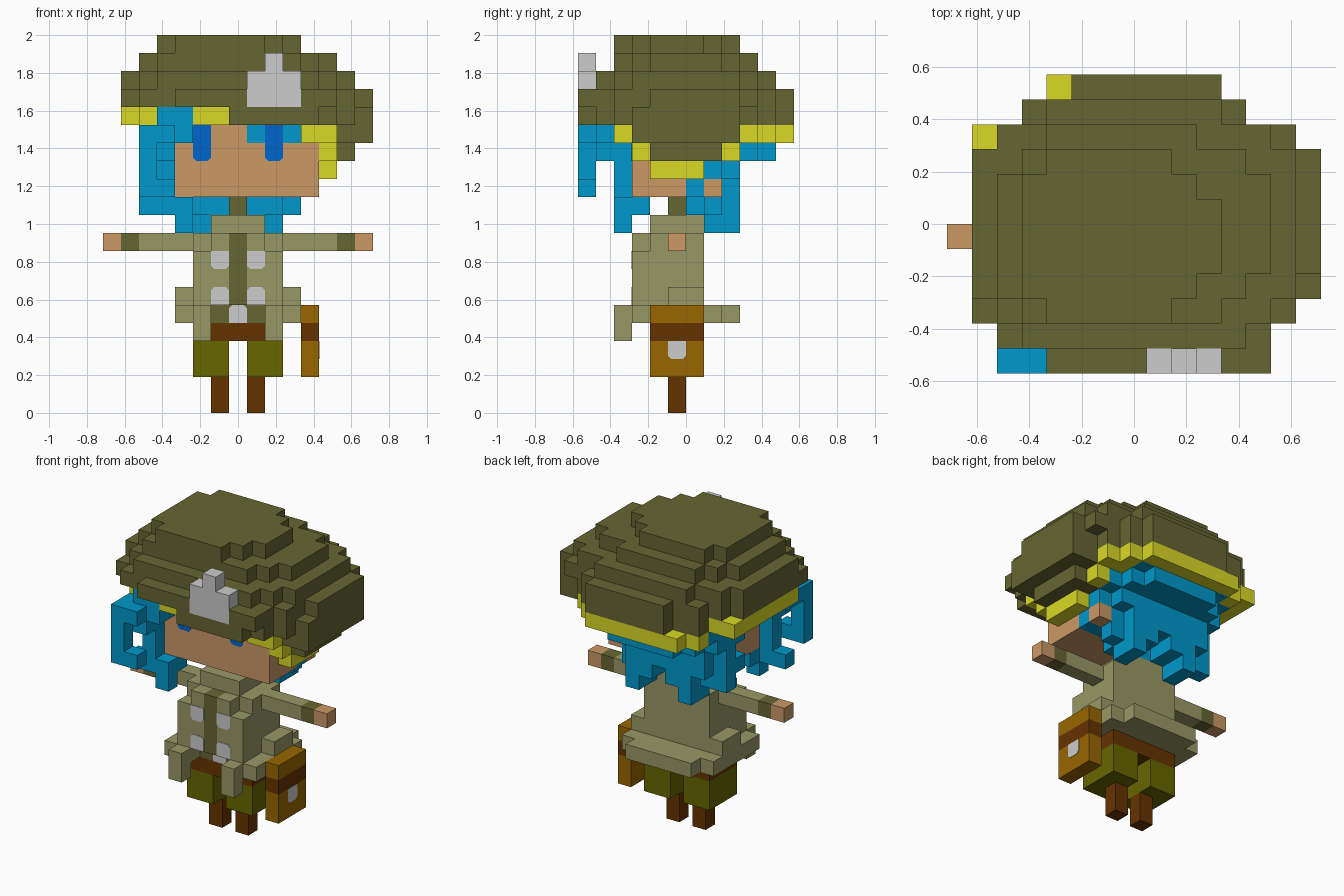
import bpy, bmesh

if "Cube" in bpy.data.objects:
    bpy.data.objects.remove(bpy.data.objects["Cube"])

V = 2 / 21            # block size
OX, OY = 7.5, 6       # grid origin in blocks


def material(name, hexcode):
    srgb = [int(hexcode[n:n + 2], 16) / 255 for n in (0, 2, 4)]
    col = [c / 12.92 if c < 0.04 else ((c + 0.055) / 1.055) ** 2.4 for c in srgb] + [1]
    m = bpy.data.materials.new(name)
    m.use_nodes = True
    m.diffuse_color = col
    m.node_tree.nodes["Principled BSDF"].inputs["Base Color"].default_value = col
    return m


MATS = {n: material(n, h) for n, h in {
    "dark_olive": "666633", "khaki": "999966", "skin": "cc9966", "hair_blue": "0099cc",
    "eye_blue": "0066cc", "brown": "663300", "green": "666600", "leather": "996600",
    "silver": "cccccc", "yellow": "dada26"}.items()}

blocks = {}           # block position -> part name
colours = {}          # part name -> material name


def part(name, colour, *boxes):
    """Fill boxes given as inclusive block ranges: x0,x1, y0,y1, z0,z1."""
    colours[name] = colour
    for x0, x1, y0, y1, z0, z1 in boxes:
        for x in range(x0, x1 + 1):
            for y in range(y0, y1 + 1):
                for z in range(z0, z1 + 1):
                    blocks[x, y, z] = name


def layer(name, colour, z, *rows):
    """Fill one level from rows given as y0,y1, x0,x1."""
    part(name, colour, *[(x0, x1, y0, y1, z, z) for y0, y1, x0, x1 in rows])


# Legs, trousers and belt
part("boots", "brown", (6, 6, 5, 5, 0, 1), (8, 8, 5, 5, 0, 1))
part("trousers", "green", (5, 6, 4, 6, 2, 3), (8, 9, 4, 6, 2, 3))
part("belt", "brown", (5, 9, 4, 6, 4, 4))

# Tunic with flared skirt and front flaps
part("tunic", "khaki",
     (5, 9, 3, 6, 6, 8), (5, 9, 4, 6, 9, 9), (6, 8, 3, 3, 9, 9), (6, 8, 4, 6, 10, 10),
     (4, 10, 5, 6, 6, 6), (4, 10, 4, 7, 5, 5), (4, 5, 3, 3, 5, 5), (9, 10, 3, 3, 5, 5),
     (5, 9, 8, 8, 5, 5), (5, 5, 2, 2, 4, 5), (9, 9, 2, 2, 4, 5))
part("sleeves", "khaki", (2, 4, 5, 5, 9, 9), (10, 12, 5, 5, 9, 9))
part("cuffs", "dark_olive", (1, 1, 5, 5, 9, 9), (13, 13, 5, 5, 9, 9))
part("hands", "skin", (0, 0, 5, 5, 9, 9), (14, 14, 5, 5, 9, 9))
part("front_strip", "dark_olive", (7, 7, 3, 3, 6, 9), (6, 8, 4, 4, 5, 5))
part("neck", "dark_olive", (7, 7, 5, 5, 11, 11))

# Side bag
part("bag", "leather", (11, 11, 4, 6, 2, 5))
part("bag_strap", "brown", (11, 11, 4, 6, 4, 4))

# Head and hair, the back hair tapering in rounded steps
part("head", "skin", (4, 11, 3, 7, 12, 15))
layer("back_hair", "hair_blue", 15, (4, 9, 3, 11), (10, 10, 4, 10))
layer("back_hair", "hair_blue", 14, (6, 8, 3, 11), (9, 9, 4, 10), (10, 10, 5, 9))
layer("back_hair", "hair_blue", 13, (7, 7, 3, 11), (8, 8, 4, 10))
layer("back_hair", "hair_blue", 12, (6, 6, 3, 11), (7, 7, 3, 10), (8, 8, 4, 9))
layer("back_hair", "hair_blue", 11, (6, 6, 5, 9), (7, 7, 3, 6), (7, 7, 8, 10),
      (8, 8, 5, 6), (8, 8, 8, 9))
layer("back_hair", "hair_blue", 10, (7, 8, 5, 5), (7, 8, 9, 9))
part("fringe", "hair_blue", (4, 4, 3, 3, 15, 15), (8, 8, 3, 3, 15, 15), (10, 10, 3, 3, 15, 15))
part("side_lock", "hair_blue",
     (3, 4, 1, 1, 16, 16), (2, 3, 0, 0, 15, 15), (2, 4, 1, 2, 15, 15),
     (2, 2, 0, 0, 12, 14), (3, 3, 0, 0, 12, 12), (3, 3, 1, 1, 14, 14),
     (3, 3, 2, 2, 11, 14), (2, 2, 2, 2, 11, 11), (4, 4, 2, 2, 10, 11), (4, 4, 3, 3, 11, 11))

# Slouched hat, one level at a time
layer("hat", "dark_olive", 20, (2, 2, 4, 8), (3, 3, 3, 9), (4, 6, 3, 10), (7, 7, 3, 9), (8, 8, 4, 8))
layer("hat", "dark_olive", 19, (2, 2, 3, 10), (3, 3, 2, 11), (4, 7, 2, 12), (8, 8, 3, 11), (9, 9, 4, 9))
layer("hat", "dark_olive", 18, (1, 1, 3, 11), (2, 2, 2, 12), (3, 8, 1, 13), (9, 9, 2, 12), (10, 10, 4, 10))
layer("hat", "dark_olive", 17, (0, 0, 4, 12), (1, 1, 2, 12), (2, 3, 1, 13),
      (4, 8, 1, 14), (9, 9, 2, 13), (10, 10, 3, 11), (11, 11, 5, 10))
layer("hat", "dark_olive", 16, (0, 0, 7, 11), (1, 1, 7, 12), (2, 2, 3, 13), (3, 8, 2, 14),
      (9, 9, 3, 12), (10, 10, 3, 11), (11, 11, 5, 10))
layer("hat", "dark_olive", 15, (3, 8, 12, 14))
layer("hat", "dark_olive", 14, (4, 7, 12, 13))

# Yellow trim under the brim
layer("trim", "yellow", 16, (3, 8, 1, 1), (2, 2, 2, 2), (9, 9, 1, 2), (1, 1, 5, 6))
layer("trim", "yellow", 15, (2, 2, 11, 12), (9, 9, 11, 12), (10, 10, 3, 3), (10, 10, 11, 11),
      (11, 11, 4, 10))
layer("trim", "yellow", 14, (3, 3, 12, 12), (8, 8, 12, 12))
layer("trim", "yellow", 13, (4, 6, 12, 12))

# Hat badge
part("badge", "silver", (8, 10, 0, 0, 17, 18), (9, 9, 0, 0, 19, 19))


def add_object(name, bm, colour):
    mesh = bpy.data.meshes.new(name)
    bm.to_mesh(mesh)
    bm.free()
    mesh.materials.append(MATS[colour])
    bpy.context.collection.objects.link(bpy.data.objects.new(name, mesh))


# Build each part from its exposed block sides only
for name, colour in colours.items():
    bm = bmesh.new()
    cache = {}

    def corner(p):
        if p not in cache:
            cache[p] = bm.verts.new(((p[0] - OX) * V, (p[1] - OY) * V, p[2] * V))
        return cache[p]

    for pos in [p for p, n in blocks.items() if n == name]:
        for axis in range(3):
            for side in (0, 1):
                near = list(pos)
                near[axis] += 2 * side - 1
                if tuple(near) in blocks:
                    continue
                ring = []
                for a, b in ((0, 0), (1, 0), (1, 1), (0, 1)):
                    c = list(pos)
                    c[axis] += side
                    c[(axis + 1) % 3] += a
                    c[(axis + 2) % 3] += b
                    ring.append(corner(tuple(c)))
                bm.faces.new(ring if side else ring[::-1])
    bmesh.ops.dissolve_limit(bm, angle_limit=0.01, verts=bm.verts[:], edges=bm.edges[:])
    add_object(name, bm, colour)


def plate(name, colour, x, y, z, height=1, facing="front", clip="bottom"):
    """Thin plate on a block's front or +x side, its bottom or top corners clipped."""
    c, t, h = 0.17, 0.003 / V, height
    u = [(c, 0), (1 - c, 0), (1, c), (1, h), (0, h), (0, c)]
    if clip == "top":
        u = [(a, h - b) for a, b in u]
    bm = bmesh.new()
    loops = []
    for d in (0, t):
        pts = [(x + a, y - d, z + b) if facing == "front" else (x + 1 + d, y + a, z + b) for a, b in u]
        loops.append([bm.verts.new(((p[0] - OX) * V, (p[1] - OY) * V, p[2] * V)) for p in pts])
    back, front = loops
    bm.faces.new(front)
    bm.faces.new(back[::-1])
    for n in range(len(u)):
        m = (n + 1) % len(u)
        bm.faces.new((back[n], back[m], front[m], front[n]))
    bmesh.ops.recalc_face_normals(bm, faces=bm.faces[:])
    add_object(name, bm, colour)


# Eyes, tunic clasps and buckles
for side, x in (("right", 5), ("left", 9)):
    plate(side + "_eye", "eye_blue", x, 3, 14, 2)
for side, x in (("right", 6), ("left", 8)):
    plate(side + "_upper_clasp", "silver", x, 3, 8)
    plate(side + "_lower_clasp", "silver", x, 3, 6, clip="top")
plate("belt_buckle", "silver", 7, 4, 5, clip="top")
plate("bag_buckle", "silver", 11, 5, 3, facing="side")
